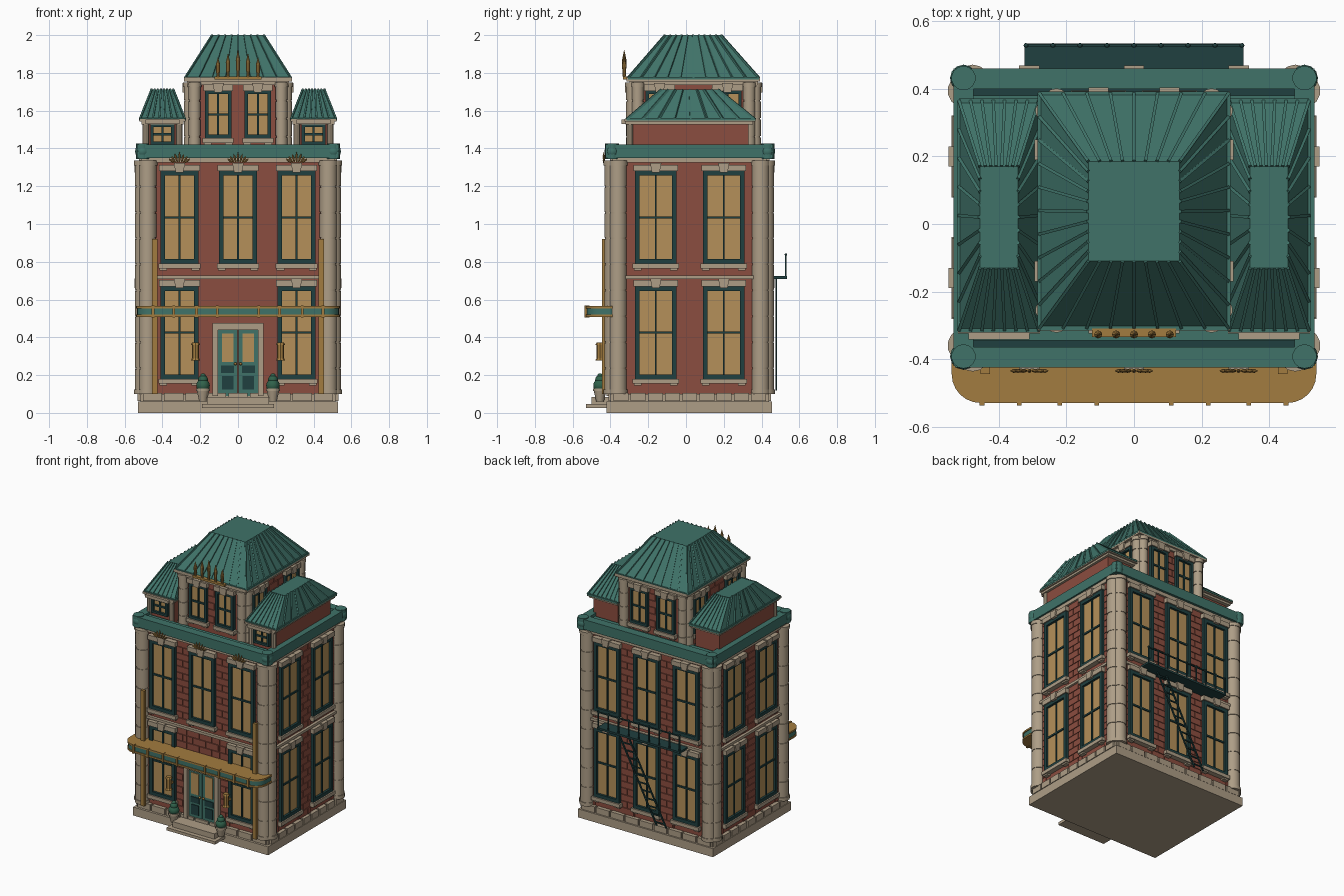
import bpy, bmesh, math
from mathutils import Matrix, Vector

if "Cube" in bpy.data.objects:
    bpy.data.objects.remove(bpy.data.objects["Cube"])

COL = dict(brick=(.26, .075, .05), stone=(.42, .34, .24), teal=(.05, .17, .14), dark=(.014, .05, .05),
           glass=(.46, .28, .1), gold=(.36, .2, .05), leaf=(.03, .12, .07))
mats = {}
for k, c in COL.items():
    mats[k] = bpy.data.materials.new(k)
    mats[k].diffuse_color = (*c, 1)
parts = {}
I = Matrix()


def part(name, mat):
    if name not in parts:
        parts[name] = (bmesh.new(), mat)
    return parts[name][0]


def box(name, mat, x0, x1, y0, y1, z0, z1, M=I):
    T = Matrix.Translation(((x0 + x1) / 2, (y0 + y1) / 2, (z0 + z1) / 2))
    S = Matrix.Diagonal((x1 - x0, y1 - y0, z1 - z0, 1))
    bmesh.ops.create_cube(part(name, mat), size=1, matrix=M @ T @ S)


def cyl(name, mat, x, y, z0, z1, r1, r2=None, n=14, M=I):
    bmesh.ops.create_cone(part(name, mat), cap_ends=True, segments=n, radius1=r1, radius2=r1 if r2 is None else r2,
                          depth=z1 - z0, matrix=M @ Matrix.Translation((x, y, (z0 + z1) / 2)))


def ball(name, mat, x, y, z, r):
    bmesh.ops.create_uvsphere(part(name, mat), u_segments=12, v_segments=8, radius=r,
                              matrix=Matrix.Translation((x, y, z)))


def bar(name, mat, p, q, w, h):
    p, q = Vector(p), Vector(q)
    R = (q - p).to_track_quat('Z', 'Y').to_matrix().to_4x4()
    bmesh.ops.create_cube(part(name, mat), size=1, matrix=Matrix.Translation((p + q) / 2) @ R
                          @ Matrix.Diagonal((w, h, (q - p).length, 1)))


def prism(name, mat, low, high):
    bm = part(name, mat)
    a, b = [bm.verts.new(v) for v in low], [bm.verts.new(v) for v in high]
    bm.faces.new(a[::-1])
    bm.faces.new(b)
    for i in range(len(a)):
        j = (i + 1) % len(a)
        bm.faces.new((a[i], a[j], b[j], b[i]))


def face(deg, dist, cx=0, cy=.02):
    # local frame of a wall: x along the wall, -y outward
    return Matrix.Translation((cx, cy, 0)) @ Matrix.Rotation(math.radians(deg), 4, 'Z') @ Matrix.Translation((0, -dist, 0))


def window(M, u, z0, z1, w, trim=True, f=.024):
    h = w / 2
    box('window_glass', 'glass', u - h + .01, u + h - .01, -.01, .01, z0 + .01, z1 - .01, M)
    for s in (-1, 1):
        c = u + s * (h - f / 2)
        box('window_frames', 'dark', c - f / 2, c + f / 2, -.026, .01, z0, z1, M)
    for z in (z0, z1 - f):
        box('window_frames', 'dark', u - h, u + h, -.026, .01, z, z + f, M)
    box('window_bars', 'dark', u - .005, u + .005, -.018, 0, z0, z1, M)
    zm = (z0 + z1) / 2
    box('window_bars', 'dark', u - h, u + h, -.018, 0, zm - .006, zm + .006, M)
    if trim:
        box('window_sills', 'stone', u - h - .012, u + h + .012, -.036, .01, z0 - .025, z0, M)
        for s in (-1, 1):
            e = u + s * (h - .015)
            box('window_sills', 'stone', e - .02, e + .02, -.028, .01, z0 - .035, z0 - .02, M)
        box('window_lintels', 'stone', u - h - .008, u + h + .008, -.034, .01, z1, z1 + .033, M)
        pts = [(-.02, z1 - .008), (.02, z1 - .008), (.03, z1 + .042), (-.03, z1 + .042)]
        prism('keystones', 'stone', [M @ Vector((u + a, .0, b)) for a, b in pts],
              [M @ Vector((u + a, -.044, b)) for a, b in pts])


def bricks(M, u0, u1, z0, z1, bl=.1, bh=.046):
    # running bond of slightly raised bricks
    n = max(1, round((z1 - z0) / bh))
    bh = (z1 - z0) / n
    for i in range(n):
        u = u0 - (bl / 2 if i % 2 else 0)
        while u < u1 - .004:
            a, b = max(u, u0), min(u + bl, u1)
            if b - a > .008:
                box('brick_courses', 'brick', a + .002, b - .002, -.007, .004, z0 + i * bh + .002, z0 + (i + 1) * bh - .002, M)
            u += bl


def column(x, y, r, z0, z1, step):
    cyl('columns', 'stone', x, y, z0, z1, r)
    n = round((z1 - z0) / step)
    for i in range(n):
        a = z0 + (z1 - z0) * i / n
        cyl('column_drums', 'stone', x, y, a + .004, a + (z1 - z0) / n - .004, r + .004)
    for a in (z0, z1 - .025):
        cyl('column_ends', 'stone', x, y, a, a + .025, r + .009)


def roof(name, cx, lo, hi, z0, z1, nx, ny):
    # hipped roof with flat top and fanned standing seams; lo/hi = (half x, y0, y1)
    ring = lambda h, z: [Vector((cx - h[0], h[1], z)), Vector((cx + h[0], h[1], z)),
                         Vector((cx + h[0], h[2], z)), Vector((cx - h[0], h[2], z))]
    a, b = ring(lo, z0), ring(hi, z1)
    prism(name, 'teal', a, b)
    for i in range(4):
        j, n = (i + 1) % 4, (nx, ny)[i % 2]
        for k in range(n):
            bar(name + '_seams', 'teal', a[i].lerp(a[j], k / n), b[i].lerp(b[j], k / n), .009, .012)
        bar(name + '_seams', 'teal', a[i], a[j], .012, .012)


# base and walls
box('base', 'stone', -.53, .53, -.42, .455, 0, .06)
box('plinth', 'stone', -.515, .515, -.4, .44, .06, .1)
box('main_walls', 'brick', -.505, .505, -.385, .425, .1, 1.35)
WALLS = [(0, .405, .51, (-.31, 0, .31), .2), (180, .405, .51, (-.31, 0, .31), .2),
         (90, .505, .41, (-.18, .18), .22), (-90, .505, .41, (-.18, .18), .22)]
for deg, d, half, us, w in WALLS:
    M = face(deg, d)
    n = 9
    for i in range(n):
        c = -half + 2 * half * (i + .5) / n
        box('plinth_blocks', 'stone', c - half / n + .006, c + half / n - .006, -.026, .02, .064, .106, M)
    box('string_course', 'stone', -half, half, -.02, .01, .71, .728, M)
    box('upper_band', 'stone', -half, half, -.018, .01, 1.325, 1.35, M)
    for u in us:
        window(M, u, .79, 1.28, w)
        if not (deg == 0 and u == 0):
            window(M, u, .18, .67, w)
    # brick piers between windows
    cuts = [-half + .08] + [u + s * w / 2 for u in us for s in (-1, 1)] + [half - .08]
    for a, b in zip(cuts[::2], cuts[1::2]):
        bricks(M, a, b, .73, 1.325)
        if deg != 0:
            bricks(M, a, b, .106, .71)
F = face(0, .405)
for a, b, z0 in ((-.21, -.13, .106), (.13, .21, .106), (-.13, .13, .47)):
    bricks(F, a, b, z0, .47 if z0 < .4 else .71)
for s in (-1, 1):
    bricks(F, *((-.21, -.13) if s < 0 else (.13, .21)), .47, .71)
    # paired corner columns
    for y1, y2 in ((-.385, -.36), (.42, .395)):
        column(s * .478, y1, .043, .1, 1.335, .135)
        column(s * .5, y2, .043, .1, 1.335, .135)

# double door
for s in (-1, 1):
    a = (lambda p, q: (min(s * p, s * q), max(s * p, s * q)))
    box('door_frame', 'stone', *a(.105, .135), -.035, .01, .09, .47, F)
    box('doors', 'teal', *a(.003, .105), -.016, .01, .09, .44, F)
    box('door_glass', 'glass', *a(.025, .085), -.02, 0, .27, .42, F)
    box('door_panels', 'dark', *a(.025, .085), -.022, 0, .125, .195, F)
    box('door_panels', 'dark', *a(.02, .09), -.022, 0, .21, .25, F)
    ball('door_knobs', 'gold', s * .014, -.41, .26, .008)
box('door_frame', 'stone', -.135, .135, -.035, .01, .44, .475, F)
box('lower_step', 'stone', -.19, .19, -.53, -.4, .027, .047)
box('upper_step', 'stone', -.165, .165, -.5, -.39, .047, .085)

# canopy with rounded front corners
def outline(g, z):
    r = .085
    p = [Vector((.54 + g, -.39, z))]
    for k in range(7):
        t = k / 6 * math.pi / 2
        p.append(Vector((.54 - r + (r + g) * math.cos(t), -.445 - (r + g) * math.sin(t), z)))
    return [Vector((-v.x, v.y, v.z)) for v in p] + p[::-1]
for nm, m, g, z0, z1 in (('canopy_bottom', 'gold', 0, .508, .52), ('canopy_band', 'teal', -.006, .52, .553),
                         ('canopy_top', 'gold', 0, .553, .565)):
    prism(nm, m, outline(g, z0), outline(g, z1))
for x in (-.45, -.34, -.22, -.11, .11, .22, .34, .45):
    box('canopy_studs', 'gold', x - .007, x + .007, -.537, -.51, .505, .568)

for s in (-1, 1):
    # gold poles, lanterns, planters
    box('gold_poles', 'gold', s * .44 - .014, s * .44 + .014, -.445, -.425, .1, .92)
    x = s * .225
    cyl('lanterns', 'gold', x, -.455, .285, .36, .018, n=8)
    for z in (.278, .36):
        cyl('lantern_caps', 'gold', x, -.455, z, z + .012, .025, .018, n=8)
    box('lantern_arms', 'gold', x - .006, x + .006, -.45, -.385, .31, .325)
    x = s * .185
    cyl('planters', 'stone', x, -.455, .06, .12, .02, .034, n=12)
    cyl('planters', 'stone', x, -.455, .115, .13, .038, n=12)
    ball('shrubs', 'leaf', x, -.455, .145, .036)
    ball('shrubs', 'leaf', x, -.455, .175, .026)
    ball('shrubs', 'leaf', x, -.455, .195, .015)

# parapet cornice and roof deck
box('roof_deck', 'dark', -.5, .5, -.38, .42, 1.345, 1.365)
for s in (-1, 1):
    box('parapet', 'teal', s * .505 - .03, s * .505 + .03, -.42, .46, 1.35, 1.42)
    for y in (-.392, .432):
        ball('corner_balls', 'teal', s * .505, y, 1.385, .04)
        cyl('corner_balls', 'teal', s * .505, y, 1.345, 1.425, .036)
for y0, y1 in ((-.425, -.365), (.4, .46)):
    box('parapet', 'teal', -.53, .53, y0, y1, 1.35, 1.42)
for y0, y1 in ((-.345, -.31), (.34, .38)):
    box('gutter_edge', 'teal', -.48, .48, y0, y1, 1.36, 1.4)

# central tower
box('tower_walls', 'brick', -.25, .25, -.28, .36, 1.36, 1.75)
for deg, d, us, w in ((0, .32, (-.105, .105), .14), (180, .32, (-.105, .105), .14),
                      (90, .25, (-.18, .18), .15), (-90, .25, (-.18, .18), .15)):
    M = face(deg, d, 0, .04)
    for u in us:
        window(M, u, 1.455, 1.705, w, True, .018)
    bricks(M, us[0] + w / 2, us[1] - w / 2, 1.41, 1.74)
for s in (-1, 1):
    for y1, y2 in ((-.285, -.255), (.365, .335)):
        column(s * .23, y1, .028, 1.365, 1.75, .09)
        column(s * .255, y2, .028, 1.365, 1.75, .09)
box('tower_cornice', 'stone', -.27, .27, -.3, .38, 1.735, 1.755)
box('tower_cornice', 'stone', -.285, .285, -.315, .393, 1.755, 1.775)
roof('tower_roof', 0, (.28, -.308, .387), (.135, -.11, .185), 1.772, 2.0, 8, 10)

# side wings
for s in (-1, 1):
    cx = s * .4
    box('wing_walls', 'brick', cx - .095, cx + .095, -.29, .33, 1.36, 1.54)
    M = face(0, .29, cx, 0)
    window(M, 0, 1.42, 1.53, .125, False, .016)
    for t in (-1, 1):
        cyl('wing_columns', 'stone', cx + t * .088, -.297, 1.36, 1.535, .018, n=10)
    box('wing_cornice', 'stone', cx - .112, cx + .112, -.32, .355, 1.528, 1.542)
    box('wing_cornice', 'stone', cx - .122, cx + .122, -.325, .367, 1.542, 1.556)
    box('wing_hoods', 'stone', cx - .09, cx + .09, -.342, -.3, 1.53, 1.552)
    roof('wing_roof', cx, (.118, -.315, .365), (.056, -.13, .17), 1.555, 1.712, 7, 8)

# gold crests
def crest(x, y, z, n, gap, h, r, lean):
    for i in range(-n, n + 1):
        k = h * (1 - .13 * abs(i))
        M = Matrix.Translation((x + i * gap, y, z)) @ Matrix.Rotation(lean * i, 4, 'Y')
        cyl('gold_crests', 'gold', 0, 0, 0, k * .65, r * .6, r, 8, M)
        cyl('gold_crests', 'gold', 0, 0, k * .65, k, r, .001, 8, M)
crest(0, -.327, 1.77, 2, .053, .15, .012, 0)
box('crest_rail', 'gold', -.125, .125, -.334, -.31, 1.765, 1.78)
for x in (-.31, 0, .31):
    crest(x, -.435, 1.325, 3, .01, .055, .006, .3)

# fire escape on the back
box('balcony', 'dark', -.325, .325, .425, .535, .71, .724)
box('balcony_rail', 'dark', -.325, .325, .525, .533, .828, .836)
for i in range(9):
    x = -.32 + .08 * i
    box('balcony_rail', 'dark', x - .004, x + .004, .525, .533, .72, .83)
    ball('rail_knobs', 'dark', x, .529, .838, .007)
top, bot = Vector((.13, .478, .715)), Vector((-.18, .478, .12))
for o in (0, .075):
    bar('escape_ladder', 'dark', top + Vector((o, 0, 0)), bot + Vector((o, 0, 0)), .009, .009)
for i in range(12):
    p = bot.lerp(top, (i + .5) / 12)
    bar('escape_ladder', 'dark', p, p + Vector((.075, 0, 0)), .008, .008)

# turn every part into an object
for name, (bm, mat) in parts.items():
    bmesh.ops.recalc_face_normals(bm, faces=bm.faces)
    me = bpy.data.meshes.new(name)
    bm.to_mesh(me)
    bm.free()
    me.materials.append(mats[mat])
    me.polygons.foreach_set('use_smooth', [True] * len(me.polygons))
    me.set_sharp_from_angle(angle=math.radians(35))
    bpy.context.collection.objects.link(bpy.data.objects.new(name, me))

for m in bpy.data.materials:
    if m.users and not m.is_grease_pencil:
        m.use_nodes = True
        m.node_tree.nodes["Principled BSDF"].inputs["Base Color"].default_value = m.diffuse_color
